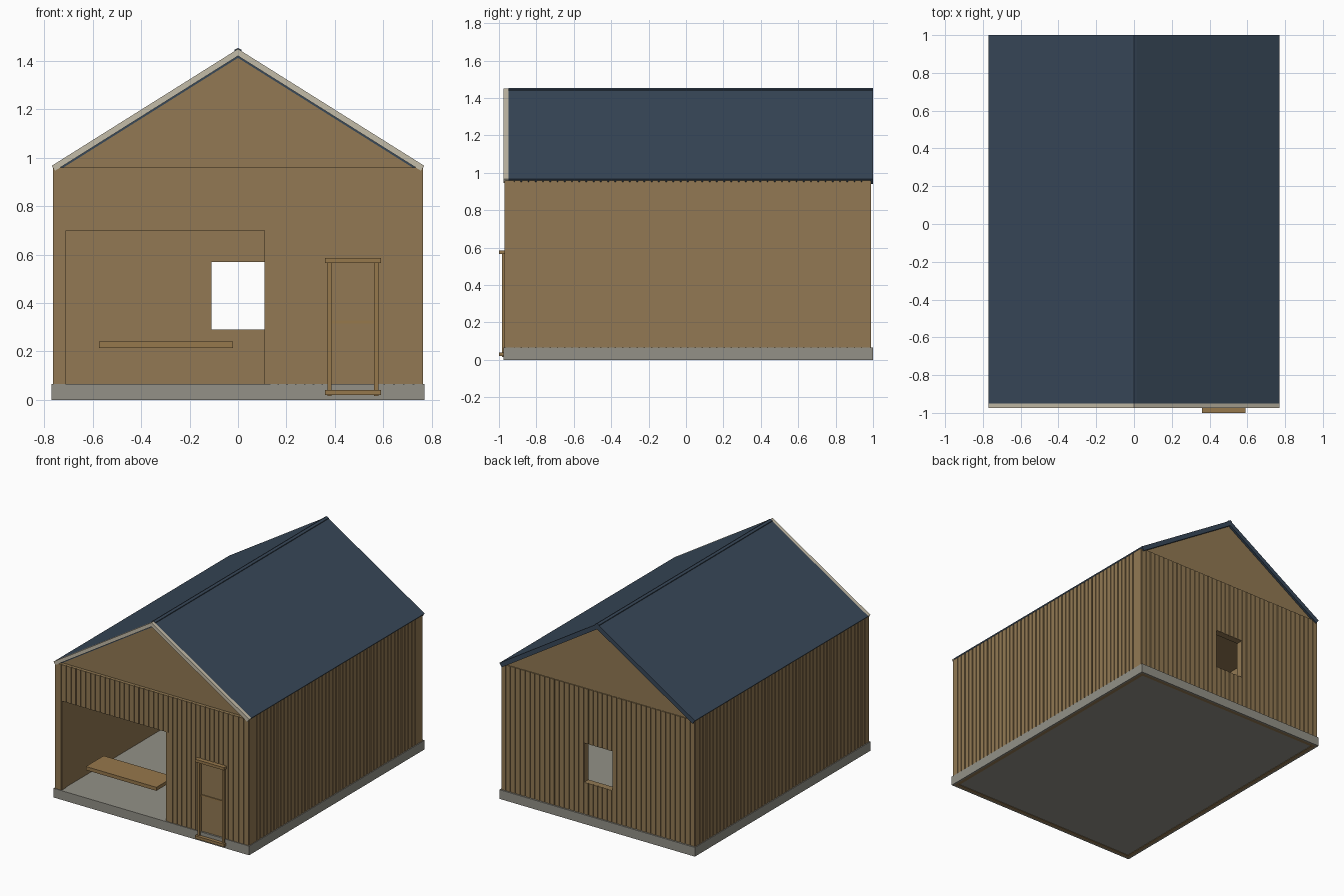
import bpy, bmesh

if "Cube" in bpy.data.objects:
    bpy.data.objects.remove(bpy.data.objects["Cube"], do_unlink=True)


def srgb(r, g, b):
    return tuple((c / 255 / 12.92) if c < 11 else ((c / 255 + 0.055) / 1.055) ** 2.4
                 for c in (r, g, b)) + (1.0,)


def material(name, rgb):
    m = bpy.data.materials.new(name)
    m.use_nodes = True
    m.diffuse_color = srgb(*rgb)
    m.node_tree.nodes["Principled BSDF"].inputs["Base Color"].default_value = m.diffuse_color
    return m


timber = material("timber brown", (146, 121, 83))
oak = material("joinery brown", (150, 120, 76))
concrete = material("concrete grey", (147, 145, 135))
slate = material("roof blue", (56, 72, 89))
cream = material("trim cream", (196, 188, 168))


def finish(bm, name, mat):
    bmesh.ops.recalc_face_normals(bm, faces=bm.faces)
    me = bpy.data.meshes.new(name)
    bm.to_mesh(me)
    bm.free()
    me.materials.append(mat)
    ob = bpy.data.objects.new(name, me)
    bpy.context.collection.objects.link(ob)
    return ob


def boxes(name, mat, spans):
    """One object from boxes, each given as (x0, x1), (y0, y1), (z0, z1)."""
    bm = bmesh.new()
    for span in spans:
        for v in bmesh.ops.create_cube(bm, size=1)["verts"]:
            v.co = [s[0] if c < 0 else s[1] for s, c in zip(span, v.co)]
    return finish(bm, name, mat)


def prism(name, mat, outline, y0, y1):
    """Extrude an x-z outline along y."""
    bm = bmesh.new()
    face = bm.faces.new([bm.verts.new((x, y0, z)) for x, z in outline])
    out = bmesh.ops.extrude_face_region(bm, geom=[face])["geom"]
    for v in out:
        if isinstance(v, bmesh.types.BMVert):
            v.co.y = y1
    return finish(bm, name, mat)


# Main dimensions
WX, FRONT, BACK = 0.765, -0.97, 0.99      # outer wall planes
BASE, EAVE, RIDGE = 0.065, 0.96, 1.45
THICK, GROOVE = 0.05, 0.006
PITCH, GAP = 0.039, 0.007                 # cladding rhythm
opening = (-0.71, 0.13, 0.0, 0.70)
window = (-0.11, 0.11, 0.29, 0.57)
doorway = (0.385, 0.565, 0.0, 0.565)


def free_spans(u, holes, top):
    """Heights left over at position u once the holes are taken away."""
    z, spans = BASE, []
    for a, b, z0, z1 in holes:
        if a < u < b:
            if z0 > z:
                spans.append((z, z0))
            z = z1
    return spans + [(z, top)]


def clad_wall(name, lo, hi, holes, place):
    """Core panels plus narrow boards; place() maps (along, depth, z) to a box."""
    cuts = sorted({lo, hi, *[e for h in holes for e in h[:2]]})
    parts = []
    for a, b in zip(cuts, cuts[1:]):
        for zs in free_spans((a + b) / 2, holes, EAVE):
            parts.append(place((a, b), (GROOVE, THICK), zs))
            count = max(1, round((b - a) / PITCH))
            step = (b - a) / count
            for i in range(count):
                left = a + i * step
                parts.append(place((left + GAP / 2, left + step - GAP / 2),
                                   (0, GROOVE), zs))
    boxes(name, timber, parts)


# Clad walls
clad_wall("front_wall", -WX, WX, [opening, doorway],
          lambda u, d, z: (u, (FRONT + d[0], FRONT + d[1]), z))
clad_wall("back_wall", -WX, WX, [window],
          lambda u, d, z: (u, (BACK - d[1], BACK - d[0]), z))
for side, s in (("left", 1), ("right", -1)):
    clad_wall(side + "_wall", FRONT + THICK, BACK - THICK, [],
              lambda u, d, z: (sorted((s * (WX - d[0]), s * (WX - d[1]))), u, z))

# Opening post, ceiling and bench
boxes("opening_post", timber, [((0.11, 0.13), (FRONT + 0.004, FRONT + THICK), (BASE, 0.70))])
boxes("ceiling", timber, [((-0.72, 0.72), (-0.93, 0.95), (0.925, 0.94))])
boxes("bench", oak, [((-0.575, -0.02), (-0.89, -0.69), (0.215, 0.24))])

# Plinth, sill and floor
SX, R = 0.77, 0.012
boxes("plinth", concrete, [
    ((-SX, SX), (-0.975, -0.975 + R), (0, BASE)),
    ((-SX, SX), (1 - R, 1), (0, BASE)),
    ((-SX, R - SX), (-0.975 + R, 1 - R), (0, BASE)),
    ((SX - R, SX), (-0.975 + R, 1 - R), (0, BASE))])
inner, y0, y1 = SX - R, -0.975 + R, 1 - R
boxes("sill", timber, [
    ((-inner, inner), (y0, y0 + 0.025), (0, BASE - 0.01)),
    ((-inner, inner), (y1 - 0.025, y1), (0, BASE - 0.01)),
    ((-inner, 0.025 - inner), (y0 + 0.025, y1 - 0.025), (0, BASE - 0.01)),
    ((inner - 0.025, inner), (y0 + 0.025, y1 - 0.025), (0, BASE - 0.01))])
boxes("floor_slab", concrete, [
    ((0.025 - inner, inner - 0.025), (y0 + 0.025, y1 - 0.025), (0.003, BASE - 0.01)),
    ((-inner, inner), (y0, y1), (BASE - 0.01, BASE))])


# Gables and roof
def chevron(drop, top=RIDGE):
    """Pitched band with ends cut square to the slope."""
    edge = 0.967 + top - RIDGE
    return [(-SX, edge), (0, top), (SX, edge),
            (SX - drop * 0.5, edge - drop * 0.7), (0, top - drop),
            (drop * 0.5 - SX, edge - drop * 0.7)]


gable = [(-0.75, EAVE - 0.02), (0.75, EAVE - 0.02), (0.75, EAVE), (0, RIDGE - 0.034), (-0.75, EAVE)]
prism("front_gable", timber, gable, -0.945, -0.92)
prism("back_gable", timber, gable, 0.955, 0.983)
prism("roof", slate, chevron(0.037), -0.95, 1.0)
prism("front_roof_trim", cream, chevron(0.029), -0.975, -0.95)
cap = 0.015
prism("ridge_cap", slate, [(-cap, RIDGE - 0.01), (-cap, RIDGE - 0.004), (0, RIDGE + 0.004),
                           (cap, RIDGE - 0.004), (cap, RIDGE - 0.01)], -0.95, 1.0)

# Door with frame
boxes("door_panel", timber, [((0.385, 0.565), (-0.962, -0.93), (0.04, 0.565))])
boxes("door_frame", oak, [(x, (-0.985, -0.93), (0.015, 0.57))
                          for x in ((0.37, 0.387), (0.563, 0.58))])
boxes("door_rail", oak, [((0.387, 0.563), (-0.968, -0.95), (0.315, 0.327))])
boxes("door_lintel", oak, [((0.36, 0.59), (-1.0, -0.96), (0.565, 0.585))])
boxes("door_step", oak, [((0.36, 0.59), (-1.0, -0.96), (0.02, 0.04))])
